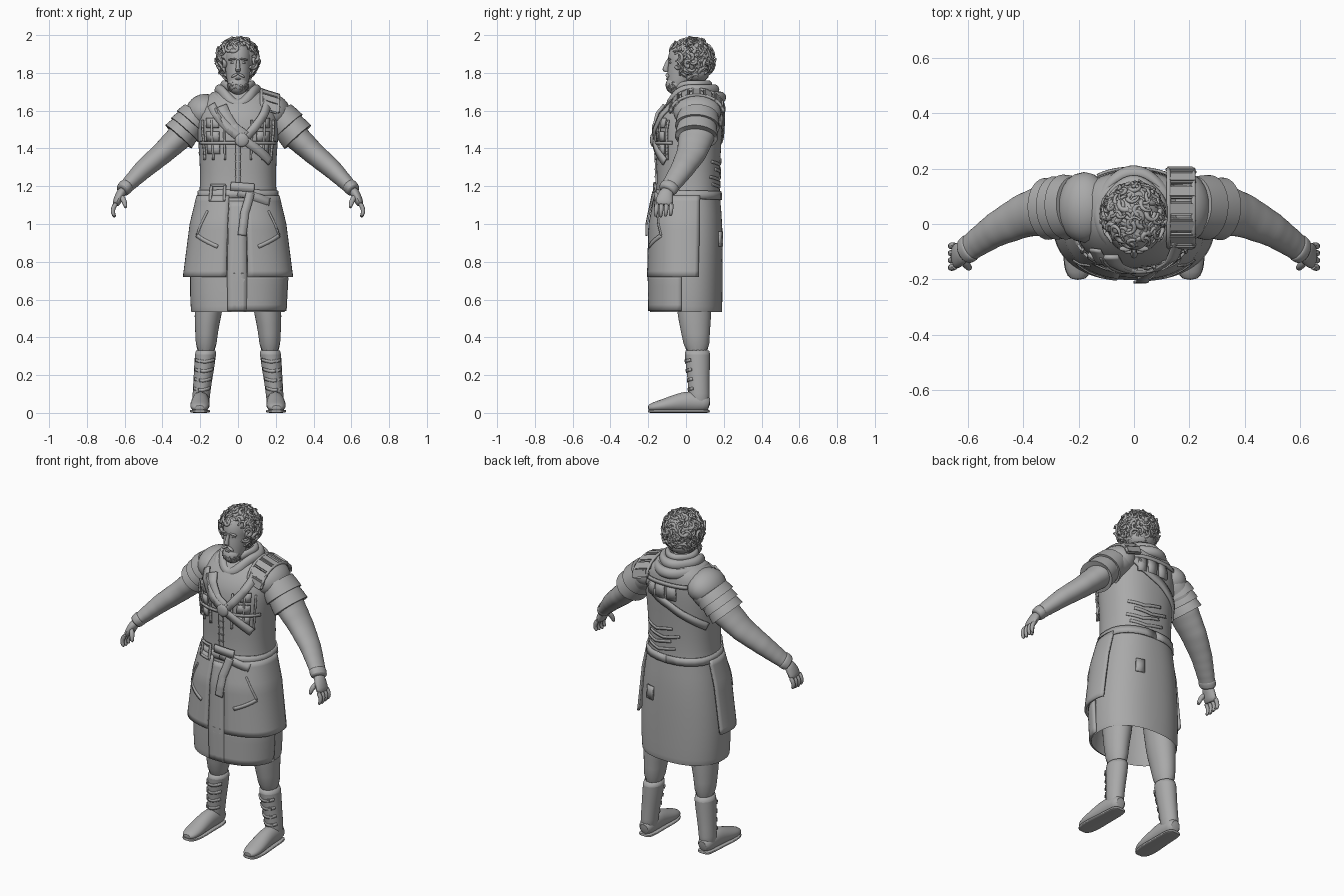
import bpy, bmesh, math, random
from mathutils import Vector, Matrix

if "Cube" in bpy.data.objects:
    bpy.data.objects.remove(bpy.data.objects["Cube"])
random.seed(4)
clay = bpy.data.materials.new("clay_grey")
clay.use_nodes = True
clay.diffuse_color = (0.4, 0.4, 0.4, 1)
clay.node_tree.nodes["Principled BSDF"].inputs["Base Color"].default_value = clay.diffuse_color
Y, Z = Vector((0, 1, 0)), Vector((0, 0, 1))


def finish(name, bm, sub=0, solid=0, sharp=45):
    bmesh.ops.recalc_face_normals(bm, faces=bm.faces[:])
    mesh = bpy.data.meshes.new(name)
    bm.to_mesh(mesh)
    bm.free()
    mesh.polygons.foreach_set("use_smooth", [True] * len(mesh.polygons))
    mesh.set_sharp_from_angle(angle=math.radians(sharp))
    mesh.materials.append(clay)
    ob = bpy.data.objects.new(name, mesh)
    bpy.context.collection.objects.link(ob)
    if solid:
        mod = ob.modifiers.new("thickness", "SOLIDIFY")
        mod.thickness, mod.offset = solid, 0
    if sub:
        mod = ob.modifiers.new("smooth", "SUBSURF")
        mod.levels = mod.render_levels = sub
    return ob


def oval(degrees, power):
    """Cosine and sine bent towards a rounded box as the power grows."""
    angle = math.radians(degrees)
    return [math.copysign(abs(w) ** (2 / power), w) for w in (math.cos(angle), math.sin(angle))]


def tube(bm, rings, ref=Y, fixed=False, sides=16, closed=False, power=2):
    """Skin elliptical rings (x, y, z, radius u, radius v) placed along a path."""
    pts, loops, n = [Vector(r[:3]) for r in rings], [], len(rings)
    for i, ring in enumerate(rings):
        a, b = ((i - 1) % n, (i + 1) % n) if closed else (max(i - 1, 0), min(i + 1, n - 1))
        d = Z if fixed else (pts[b] - pts[a]).normalized()
        v = (ref - d * ref.dot(d)).normalized()
        u, loop = v.cross(d), []
        for k in range(sides):
            c, s = oval(360 * k / sides, power)
            loop.append(bm.verts.new(pts[i] + u * c * ring[3] + v * s * ring[4]))
        loops.append(loop)
    for i in range(n if closed else n - 1):
        p, q = loops[i], loops[(i + 1) % n]
        for k in range(sides):
            bm.faces.new((p[k], p[k - 1], q[k - 1], q[k]))
    if not closed:
        bm.faces.new(loops[0])
        bm.faces.new(loops[-1])


def loft(name, rings, sub=1, flip=1, **options):
    bm = bmesh.new()
    tube(bm, [(flip * r[0], *r[1:]) for r in rings], **options)
    return finish(name, bm, sub)


def ball(name, loc, size, rot=(0, 0, 0)):
    bm = bmesh.new()
    bmesh.ops.create_uvsphere(bm, u_segments=20, v_segments=12, radius=1)
    ob = finish(name, bm)
    ob.location, ob.scale, ob.rotation_euler = loc, size, rot


def box(name, loc, size, rot=(0, 0, 0)):
    bm = bmesh.new()
    bmesh.ops.create_cube(bm, size=1, matrix=Matrix.Diagonal((*size, 1)))
    bmesh.ops.bevel(bm, geom=bm.edges[:], offset=min(size) * .3, segments=2, affect='EDGES')
    ob = finish(name, bm)
    ob.location, ob.rotation_euler = loc, rot


# Body profiles: (height, centre x, centre y, half width, half depth)
coat = [(.535, 0, 0, .25, .192), (.72, 0, 0, .26, .195), (1, 0, .005, .235, .19),
        (1.12, 0, .01, .21, .172), (1.2, 0, .012, .2, .165), (1.35, 0, .012, .203, .17),
        (1.5, 0, .015, .218, .178), (1.58, 0, .025, .215, .17), (1.64, 0, .045, .2, .148),
        (1.68, 0, .055, .165, .125), (1.705, 0, .055, .12, .1), (1.73, 0, .05, .07, .07)]
outer = [(.72, 0, -.005, .282, .193), (1, 0, 0, .246, .191), (1.17, 0, .01, .205, .167)]
boot = [(.02, .197, .07, .046, .058), (.1, .195, .07, .047, .056), (.2, .183, .065, .052, .06),
        (.33, .17, .06, .06, .073)]


def surf(prof, deg, z, off=0):
    """Point on a profile; zero degrees is the front, positive is left."""
    for lo, hi in zip(prof, prof[1:]):
        if z <= hi[0]:
            break
    t = (z - lo[0]) / (hi[0] - lo[0])
    cx, cy, rx, ry = (p + (q - p) * t for p, q in zip(lo[1:], hi[1:]))
    c, s = oval(deg, 2.3)
    return Vector((cx + (rx + off) * s, cy - (ry + off) * c, z))


def sheet(name, rows, thick, flip=1):
    """Thick panel skinned over rows of points."""
    bm = bmesh.new()
    grid = [[bm.verts.new((flip * p.x, p.y, p.z)) for p in row] for row in rows]
    for p, q in zip(grid, grid[1:]):
        for i in range(len(p) - 1):
            bm.faces.new((p[i], p[i + 1], q[i + 1], q[i]))
    finish(name, bm, 0, thick)


def patch(name, prof, a0, a1, z0, z1, off=.006, thick=.012):
    na, nz = max(2, int(abs(a1 - a0) / 6)), max(2, int((z1 - z0) / .03))
    sheet(name, [[surf(prof, a0 + (a1 - a0) * i / na, z0 + (z1 - z0) * j / nz, off)
                  for i in range(na + 1)] for j in range(nz + 1)], thick)


def ribbon(name, prof, path, width, off=.006, thick=.01, flip=1):
    """Flat strap following (degrees, height) points over a profile."""
    pts = [(a + (b - a) * k / 12, z + (w - z) * k / 12)
           for (a, z), (b, w) in zip(path, path[1:]) for k in range(12)] + [path[-1]]
    line, rows = [surf(prof, a, z, off) for a, z in pts], []
    for i, (a, z) in enumerate(pts):
        d = line[min(i + 1, len(line) - 1)] - line[max(i - 1, 0)]
        out = (surf(prof, a + 2, z) - surf(prof, a - 2, z)).cross(surf(prof, a, z + .01) - surf(prof, a, z - .01))
        side = out.cross(d).normalized() * width / 2
        rows.append((line[i] + side, line[i] - side))
    sheet(name, rows, thick, flip)


# Coat body, with the hem turned up inside so it reads as open cloth
inside = [(0, 0, .95, .2, .15), (0, 0, .535, .243, .185), (0, 0, .533, .248, .19)]
loft("coat_body", inside + [(*p[1:3], p[0], *p[3:]) for p in coat], fixed=True, sides=40, power=2.3)
patch("front_panel_left", outer, 8, 108, .72, 1.15, .004)
patch("front_panel_right", outer, -108, -10, .72, 1.15, .004)
patch("centre_flap", coat, -10, 8, .54, 1.12, .002)
patch("hem_overlap", coat, -10, 85, .54, .74, .002)
for s, side in ((1, "left"), (-1, "right")):
    ribbon("pocket_flap_" + side, outer, [(s * 20, .88), (s * 53, .94)], .02, .01)
    ribbon("pocket_edge_" + side, outer, [(s * 39, 1.07), (s * 53, .94)], .01, .01)
patch("back_pocket", coat, 150, 163, .88, .96, .004, .008)

# Waist belt with buckle and hanging tongue
ribbon("waist_belt", coat, [(-180, 1.15), (0, 1.16), (180, 1.15)], .045, .005)
ribbon("belt_tip", coat, [(0, 1.17), (45, 1.115)], .045, .012)
ribbon("belt_tongue", outer, [(14, 1.165), (6, 1.06), (3, .94)], .045, .018)
ribbon("belt_knot", coat, [(-8, 1.2), (20, 1.19)], .045, .016)
for a in (-38, -16):
    ribbon("buckle_post", coat, [(a, 1.125), (a, 1.205)], .014, .014)
for z in (1.125, 1.205):
    ribbon("buckle_bar", coat, [(-39, z), (-15, z)], .014, .014)
for k in range(4):
    z, a = 1.21 + .04 * k, random.uniform(-25, 25)
    ribbon("back_fold", coat, [(150 + a, z), (180 + a, z - .015), (205 + a, z + .01)], .016, .002, .008)

# Chest rig: plates, laces, toggles and crossed straps
for s in (1, -1):
    for z in (1.37, 1.44, 1.51):
        patch("chest_plate", coat, s * 24, s * 46, z, z + .05, .005)
    for a in (16, 35, 54):
        ribbon("chest_lace", coat, [(s * a, 1.34), (s * a, 1.55)], .01, .008)
ribbon("chest_band", coat, [(-65, 1.43), (65, 1.43)], .016, .01)
ribbon("front_seam", coat, [(0, 1.2), (0, 1.5)], .025, .003)
for k in range(4):
    box("toggle", (0, -.163, 1.25 + .04 * k), (.035, .014, .01))
ribbon("strap_left", coat, [(5, 1.445), (30, 1.56), (48, 1.655)], .045, .012)
ribbon("strap_right", coat, [(-38, 1.63), (-18, 1.54), (5, 1.445), (50, 1.33)], .045, .013)
ribbon("strap_back", coat, [(128, 1.645), (160, 1.54), (200, 1.45), (250, 1.36)], .045)
ball("strap_ring", (.02, -.175, 1.445), (.037, .016, .037))
for a in (150, 166, 182):
    patch("back_plate", coat, a, a + 13, 1.52, 1.6)
ribbon("back_band", coat, [(140, 1.61), (215, 1.61)], .022, .008)

# Neck and rolled scarf
loft("neck", [(0, .03, 1.62, .07, .07), (0, .02, 1.8, .06, .065)], fixed=True)
for rx, ry, z, drop, r in ((.075, .085, 1.74, .03, .018), (.098, .115, 1.71, .08, .026), (.125, .15, 1.67, .15, .027)):
    roll = []
    for k in range(28):
        c, s = oval(360 * k / 28, 2)
        roll.append((rx * s, .035 - ry * c, z - drop * max(0, c) ** 3, r * (1 + .15 * math.sin(k)), r * 1.2))
    loft("scarf_roll", roll, ref=Z, closed=True, sides=10)
ribbon("scarf_tail", coat, [(-22, 1.62), (-6, 1.51), (6, 1.46)], .07, .01, .014)

# Head and face
loft("head", [(0, -.06, 1.69, .025, .03), (0, -.052, 1.715, .047, .05), (0, -.025, 1.76, .061, .074),
              (0, -.01, 1.82, .068, .09), (0, 0, 1.85, .071, .092), (0, 0, 1.88, .074, .1),
              (0, .01, 1.94, .068, .092), (0, .015, 1.97, .04, .06)], fixed=True, sides=20)
loft("nose", [(0, -.093, 1.875, .009, .011), (0, -.103, 1.84, .01, .013), (0, -.112, 1.815, .015, .019),
              (0, -.1, 1.803, .011, .012)], fixed=True, sides=10)
ball("beard", (0, -.055, 1.735), (.054, .053, .05))
ball("lower_lip", (0, -.099, 1.768), (.015, .008, .005))
for s in (1, -1):
    ball("eye", (s * .028, -.081, 1.854), (.012, .008, .006))
    ball("brow", (s * .03, -.089, 1.872), (.024, .01, .005), (0, s * .12, 0))
    ball("moustache", (s * .018, -.098, 1.787), (.022, .01, .007), (0, s * .5, 0))


def curl(bm, c, normal, size, thick):
    """One coiled lock of hair lying on the skin."""
    u = normal.orthogonal().normalized()
    w, start, turn, rings = normal.cross(u), random.uniform(0, 6), random.choice((1, -1)), []
    for k in range(9):
        t, r = start + turn * k * .5, thick * (1.05 - .08 * k)
        rings.append((*(c + (u * math.cos(t) + w * math.sin(t)) * size + normal * size * (k / 9 - .3)), r, r))
    tube(bm, rings, ref=normal, sides=6)


# Curly hair and beard locks
ball("hair_mass", (0, .036, 1.88), (.1, .103, .1))
ball("hair_nape", (0, .055, 1.805), (.085, .07, .06))
bm = bmesh.new()
for k in range(210):
    h = 1 - (k + .5) / 105
    q, t = math.sqrt(1 - h * h), k * 2.4
    n = Vector((q * math.cos(t), q * math.sin(t), h))
    p = Vector((n.x * .106, .026 + n.y * .114, 1.87 + n.z * .11)) + n * random.uniform(-.006, .004)
    on_face = p.y < -.02 and p.z < 1.925 and abs(p.x) < .08
    if not on_face and p.z > 1.76 and (p.y > -.04 or p.z > 1.84):
        curl(bm, p, n, random.uniform(.015, .025), random.uniform(.009, .013))
finish("hair_curls", bm, 0, 0, 80)
bm = bmesh.new()
for k in range(50):
    t = random.uniform(-1.5, 1.5)
    n = Vector((math.sin(t), -math.cos(t), random.uniform(-.8, .1))).normalized()
    curl(bm, Vector((n.x * .054, n.y * .051 - .053, n.z * .05 + 1.74)), n, .008, .004)
finish("beard_curls", bm, 0, 0, 80)

# Arms, hands, legs and boots, both sides
arm = [(.17, .07, 1.59, .085, .11), (.24, .065, 1.53, .08, .105), (.31, .055, 1.46, .07, .095),
       (.4, .03, 1.375, .06, .08), (.5, -.02, 1.29, .052, .063), (.565, -.065, 1.225, .042, .053),
       (.61, -.098, 1.18, .034, .046)]
sleeve = []
for p, q in zip(arm, arm[1:]):
    for k in range(4):
        m, puff = [a + (b - a) * k / 4 for a, b in zip(p, q)], 1.03 - .04 * (k % 2)
        sleeve.append((*m[:3], m[3] * puff, m[4] * puff))
foot = [(.196, .128, .045, .03, .035), (.196, .1, .052, .046, .048), (.197, .02, .062, .047, .06),
        (.2, -.05, .052, .05, .049), (.202, -.12, .038, .054, .035), (.203, -.175, .03, .046, .026),
        (.203, -.203, .024, .026, .015)]
for s, side, guards in ((1, "left", 2), (-1, "right", 3)):
    loft("sleeve_" + side, sleeve + [arm[-1]], flip=s, sides=18)
    loft("cuff_" + side, [(.585, -.08, 1.207, .038, .05), (.592, -.085, 1.2, .042, .054),
                          (.612, -.1, 1.178, .039, .051), (.616, -.103, 1.174, .03, .04)], flip=s)
    ball("shoulder_" + side, (s * .18, .06, 1.595), (.1, .128, .092), (0, s * .5, 0))
    # Overlapping shoulder guards, flaring outwards
    for k in range(guards):
        top, low = Vector((.215, .065, 1.575)), Vector((.312, .055, 1.466))
        p, q = top.lerp(low, k / guards), top.lerp(low, (k + 1.1) / guards)
        r = .095 - .007 * k / guards
        loft("shoulder_guard_" + side, [(*p, r * .8, r), (*p, r * .93, r * 1.12), (*p.lerp(q, .5), r * .99, r * 1.2),
             (*q, r * 1.03, r * 1.24), (*q, r * .8, r)], sub=0, flip=s, sides=36)
    # Hand
    loft("palm_" + side, [(.605, -.095, 1.185, .028, .035), (.625, -.108, 1.155, .025, .042),
                          (.64, -.115, 1.12, .024, .05), (.65, -.117, 1.095, .017, .046)], flip=s, sides=12)
    for k in range(4):
        y, z = -.156 + .026 * k, 1.033 + .005 * abs(k - 1)
        loft("finger_" + side, [(.642, y, 1.115, .015, .014), (.662, y, 1.085, .014, .013),
             (.664, y - .003, 1.058, .012, .012), (.65, y - .005, z, .009, .009)], flip=s, sides=8)
    loft("thumb_" + side, [(.62, -.13, 1.15, .018, .017), (.6, -.155, 1.12, .015, .015),
                           (.593, -.162, 1.08, .01, .01)], flip=s, sides=8)
    # Leg and boot
    loft("leg_" + side, [(.125, .03, .95, .09, .1), (.15, .04, .62, .08, .098), (.16, .045, .5, .072, .09),
                         (.167, .05, .43, .06, .077), (.17, .06, .3, .055, .066)], flip=s, fixed=True)
    loft("boot_shaft_" + side, [(*b[1:3], b[0], *b[3:]) for b in boot] + [(.17, .06, .333, .05, .06)], flip=s, fixed=True)
    loft("foot_" + side, foot, flip=s, ref=Z)
    loft("sole_" + side, [(*r[:2], .009, r[3] * 1.04, .009) for r in foot], flip=s, ref=Z, power=4)
    for z in (.12, .17, .22, .27):
        ribbon("boot_strap_" + side, boot, [(-60, z + .012), (0, z), (60, z + .01)], .016, -.002, .008, s)
        p = surf(boot, 25, z + .005)
        box("boot_buckle_" + side, (s * p.x, p.y, p.z), (.02, .012, .02), (0, 0, s * .4))

# Segmented plates and rails over the left shoulder
for k in range(7):
    c, n = oval(14 + 25 * k, 2)
    box("shoulder_plate", (.17, .058 - .14 * c, 1.595 + .098 * n), (.105, .05, .022), (math.atan2(c, n), .3, 0))
for x, lift in ((.125, .016), (.215, -.014)):
    arc = [(.058 - .142 * c, 1.6 + lift + .098 * n) for c, n in (oval(15 * k, 2) for k in range(13))]
    loft("shoulder_rail", [(x, y, z, .009, .009) for y, z in arc], ref=Vector((1, 0, 0)), sides=8)
